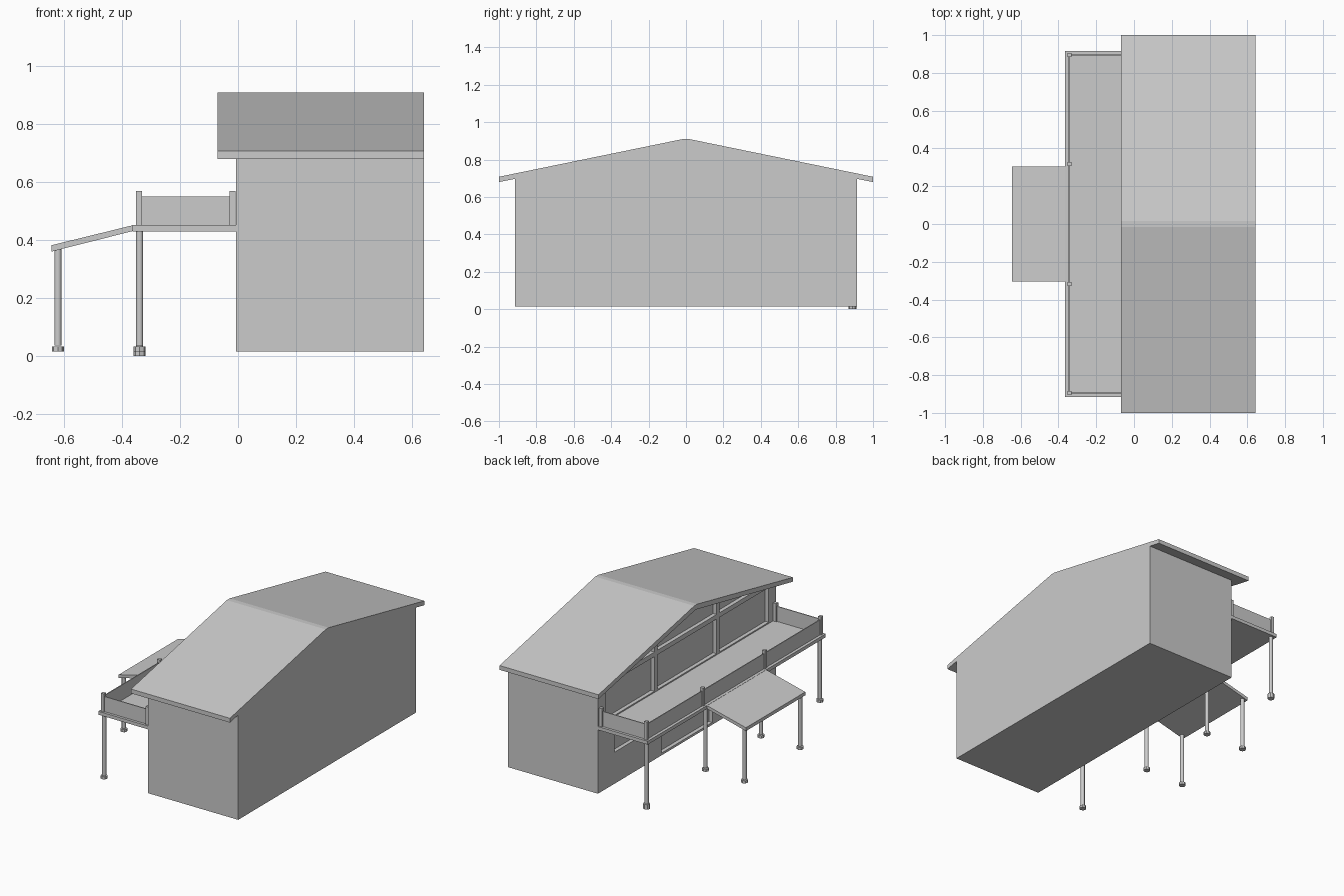
import bpy, bmesh, math
from mathutils import Vector

if "Cube" in bpy.data.objects:
    bpy.data.objects.remove(bpy.data.objects["Cube"])


def prism(name, pts, lo, hi, axis='x'):
    """Extrude a profile: (y, z) along x, or (x, z) along y."""
    place = (lambda p, t: (t, p[0], p[1])) if axis == 'x' else (lambda p, t: (p[0], t, p[1]))
    bm = bmesh.new()
    face = bm.faces.new([bm.verts.new(place(p, lo)) for p in pts])
    ext = bmesh.ops.extrude_face_region(bm, geom=[face])
    moved = [v for v in ext['geom'] if isinstance(v, bmesh.types.BMVert)]
    bmesh.ops.translate(bm, verts=moved, vec=Vector(place((0, 0), hi - lo)))
    bmesh.ops.recalc_face_normals(bm, faces=bm.faces)
    me = bpy.data.meshes.new(name)
    bm.to_mesh(me)
    bm.free()
    ob = bpy.data.objects.new(name, me)
    bpy.context.collection.objects.link(ob)
    return ob


def box(name, x0, x1, y0, y1, z0, z1):
    return prism(name, [(y0, z0), (y1, z0), (y1, z1), (y0, z1)], x0, x1)


def cylinder(name, x, y, z0, z1, r, sides):
    bpy.ops.mesh.primitive_cylinder_add(vertices=sides, radius=r, depth=z1 - z0,
                                        location=(x, y, (z0 + z1) / 2))
    ob = bpy.context.object
    ob.name = name
    return ob


def column(name, x, y, z0, z1):
    shaft = cylinder(name, x, y, z0 + 0.02, z1, 0.0125, 12)
    bpy.ops.object.shade_smooth_by_angle(angle=math.radians(35))
    cylinder(name + "_foot", x, y, z0, 0.032, 0.021, 8)
    return shaft


# House body with gable ends
house = prism("house_walls", [(-0.915, 0.015), (0.915, 0.015), (0.915, 0.697),
                              (0.0, 0.88), (-0.915, 0.697)], -0.007, 0.642)

# Openings in the balcony facade: shallow recesses
holes = [
    [(-0.305, 0.46), (0.305, 0.46), (0.305, 0.685), (-0.305, 0.685)],
    [(-0.305, 0.715), (0.305, 0.715), (0.305, 0.80), (0, 0.861), (-0.305, 0.80)],
    [(-0.26, 0.03), (0.26, 0.03), (0.26, 0.40), (-0.26, 0.40)],
]
for s in (-1, 1):
    holes.append([(s * 0.335, 0.46), (s * 0.84, 0.46), (s * 0.84, 0.685), (s * 0.335, 0.685)])
    holes.append([(s * 0.335, 0.715), (s * 0.73, 0.715), (s * 0.335, 0.794)])
    holes.append([(s * 0.29, 0.22), (s * 0.745, 0.22), (s * 0.745, 0.40), (s * 0.29, 0.40)])
for pts in holes:
    cutter = prism("opening_cutter", pts, -0.1, 0.018)
    cutter.hide_render = True
    mod = house.modifiers.new("opening", 'BOOLEAN')
    mod.operation = 'DIFFERENCE'
    mod.solver = 'EXACT'
    mod.object = cutter
    bpy.context.view_layer.objects.active = house
    bpy.ops.object.modifier_apply(modifier=mod.name)
    bpy.data.objects.remove(cutter, do_unlink=True)

# Roof slab
prism("roof", [(-1, 0.68), (0, 0.88), (1, 0.68), (1, 0.708), (0.015, 0.91),
               (-0.015, 0.91), (-1, 0.708)], -0.07, 0.642)

# Balcony deck
box("balcony_deck", -0.365, -0.007, -0.915, 0.915, 0.43, 0.452)

# Sloping entrance canopy
prism("canopy", [(-0.645, 0.36), (-0.36, 0.432), (-0.36, 0.452), (-0.645, 0.382)],
      -0.305, 0.305, 'y')

# Railing posts and panels
post_y = [-0.895, -0.318, 0.318, 0.895]
for y in post_y:
    box("railing_post", -0.353, -0.332, y - 0.0105, y + 0.0105, 0.45, 0.57)
for y in (-0.895, 0.895):
    box("railing_wall_post", -0.03, -0.008, y - 0.0105, y + 0.0105, 0.45, 0.57)
    box("railing_side_panel", -0.334, -0.028, y - 0.003, y + 0.003, 0.45, 0.55)
for a, b in zip(post_y, post_y[1:]):
    box("railing_front_panel", -0.346, -0.34, a + 0.009, b - 0.009, 0.45, 0.55)

# Support columns under deck and canopy
for y in (-0.89, -0.285, 0.285, 0.89):
    column("deck_column", -0.34, y, 0.0 if y > 0.8 else 0.015, 0.435)
for y in (-0.285, 0.285):
    column("canopy_column", -0.622, y, 0.015, 0.37)
